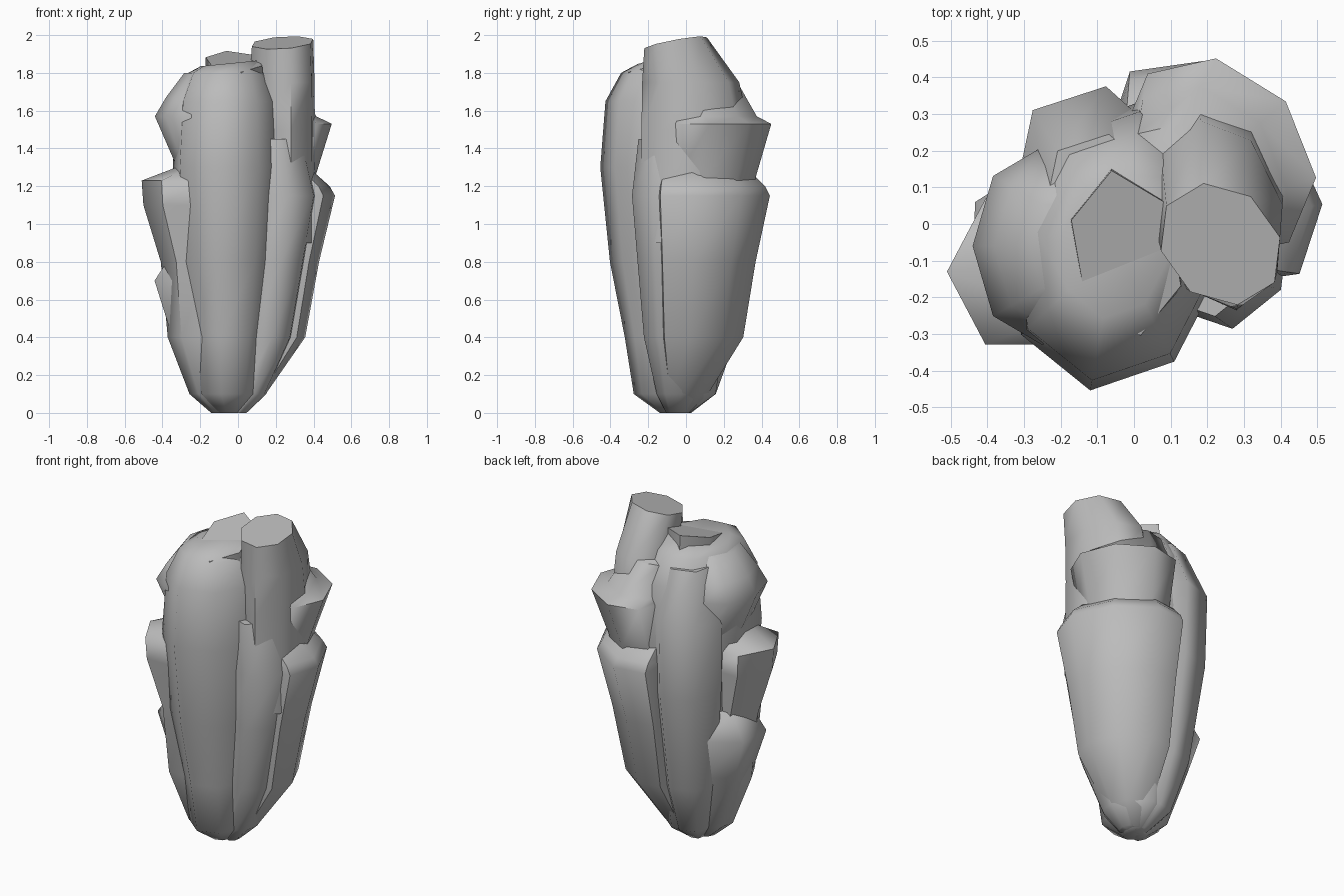
import bpy
import bmesh
from math import radians, cos, sin, tau
from mathutils import Matrix, Vector

default_cube = bpy.data.objects.get("Cube")
if default_cube:
    bpy.data.objects.remove(default_cube, do_unlink=True)

stone = bpy.data.materials.new("grey stone")
stone.use_nodes = True
stone.diffuse_color = (0.5, 0.5, 0.5, 1)
stone.node_tree.nodes["Principled BSDF"].inputs["Base Color"].default_value = stone.diffuse_color

# Most shafts taper towards this point at the foot
foot = Vector((-0.05, -0.06))


def shaft(name, center, radii, profile, sides=8, turn=0, root=foot, spread=1, slope=(0, 0)):
    """Loft a turned oval through (height, scale) levels; scale is about root, slope tilts the top."""
    center, root, slope = Vector(center), Vector(root), Vector(slope)
    rotation = Matrix.Rotation(radians(turn), 2)
    bm = bmesh.new()
    rings = []
    for level, (height, scale) in enumerate(profile):
        ring = []
        for side in range(sides):
            angle = tau * side / sides
            oval = Vector((radii[0] * cos(angle), radii[1] * sin(angle)))
            offset = center + rotation @ oval - root
            x = root.x + offset.x * (1 + (scale - 1) * spread)
            y = root.y + offset.y * scale
            tilt = slope.dot(Vector((x, y)) - center) if level == len(profile) - 1 else 0
            ring.append(bm.verts.new((x, y, height + tilt)))
        rings.append(ring)
    for lower, upper in zip(rings, rings[1:]):
        for side in range(sides):
            after = (side + 1) % sides
            bm.faces.new((lower[side], lower[after], upper[after], upper[side]))
    bm.faces.new(reversed(rings[0]))
    bm.faces.new(rings[-1])
    mesh = bpy.data.meshes.new(name)
    bm.to_mesh(mesh)
    bm.free()
    mesh.materials.append(stone)
    part = bpy.data.objects.new(name, mesh)
    bpy.context.collection.objects.link(part)
    bpy.ops.object.select_all(action="DESELECT")
    part.select_set(True)
    bpy.context.view_layer.objects.active = part
    bpy.ops.object.shade_smooth_by_angle(angle=radians(60))


# Broad central shaft with a rounded shoulder
shaft("main_column", center=(-0.05, -0.06), radii=(0.3, 0.4), turn=-10, slope=(0.1, 0),
      profile=[(0, 0.2), (0.1, 0.55), (0.4, 0.67), (0.8, 0.87), (1.3, 1), (1.65, 0.93), (1.8, 0.72), (1.85, 0.5)])

# Raised ridge on top and buttress behind the central shaft
shaft("crest", center=(-0.02, -0.08), radii=(0.24, 0.16), sides=6, turn=100, slope=(0, 0.25),
      profile=[(1.4, 1), (1.7, 1), (1.86, 0.95)])
shaft("back_buttress", center=(-0.12, 0.17), radii=(0.21, 0.21), sides=6, turn=78,
      profile=[(0, 0.2), (0.1, 0.5), (0.4, 0.75), (1, 0.97), (1.45, 1), (1.75, 0.7)])

# Tallest shaft, leaning in towards the front, and its tapering base
shaft("tall_column", center=(0.23, 0.05), radii=(0.18, 0.29), turn=10, root=(0.3, -0.2),
      spread=0.2, slope=(0.1, 0.2),
      profile=[(0.9, 0.8), (1.2, 0.95), (1.5, 1), (1.75, 0.9), (1.98, 0.58)])
shaft("tall_base", center=(0.22, -0.01), radii=(0.21, 0.28), turn=10,
      profile=[(0, 0.2), (0.1, 0.42), (0.4, 0.72), (0.8, 0.87), (1.15, 1), (1.45, 0.85)])

# Stepped tiers behind the tallest shaft
shaft("back_lower_tier", center=(0.22, 0.14), radii=(0.36, 0.24), turn=130,
      profile=[(0, 0.15), (0.1, 0.35), (0.4, 0.72), (0.8, 0.85), (1.15, 1), (1.2, 0.95), (1.3, 0.75)])
shaft("back_upper_tier", center=(0.23, 0.18), radii=(0.3, 0.24), turn=130,
      profile=[(1, 0.75), (1.25, 0.84), (1.53, 1), (1.57, 0.85), (1.75, 0.65)])

# Ledge, overhanging shoulder and low spur on the narrow side
shaft("side_ledge", center=(-0.3, -0.13), radii=(0.21, 0.23), sides=6,
      profile=[(0, 0.2), (0.1, 0.45), (0.4, 0.7), (0.8, 0.78), (1.1, 0.98), (1.23, 1), (1.3, 0.6)])
shaft("side_shoulder", center=(-0.25, -0.06), radii=(0.19, 0.27),
      profile=[(1.3, 0.7), (1.57, 1), (1.67, 0.85), (1.8, 0.6)])
shaft("side_spur", center=(-0.26, -0.04), radii=(0.2, 0.22), sides=6, turn=150,
      profile=[(0, 0.2), (0.1, 0.5), (0.45, 0.8), (0.7, 1), (0.85, 0.75)])
